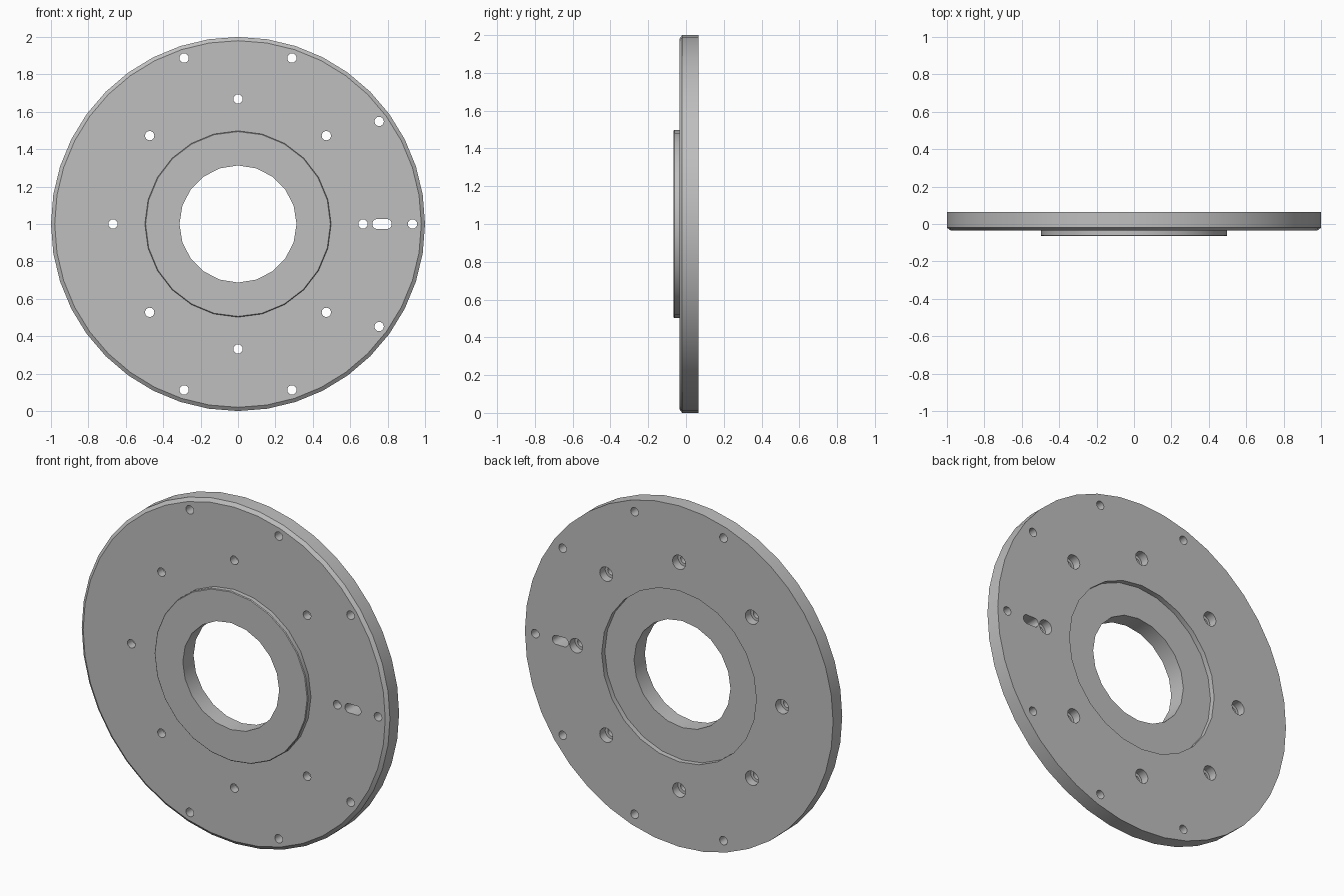
import bpy, bmesh
from math import cos, sin, tau, radians
from mathutils import Vector

if "Cube" in bpy.data.objects:
    bpy.data.objects.remove(bpy.data.objects["Cube"], do_unlink=True)

steel = bpy.data.materials.new("plain grey metal")
steel.use_nodes = True
grey = (0.52, 0.52, 0.52, 1)
steel.diffuse_color = grey
steel.node_tree.nodes["Principled BSDF"].inputs["Base Color"].default_value = grey

FRONT, BACK, BOSS = -0.035, 0.065, -0.065
MID = 1.0  # height of the disc axis


def lathe(bm, profile, sides, x=0, z=0, stretch=0):
    """Add a solid of (radius, y) rings about the y axis, centred at x, z."""
    rings = []
    for r, y in profile:
        ring = []
        for i in range(sides):
            a = tau * (i + (0.5 if stretch else 0)) / sides
            shift = stretch if cos(a) > 0 else -stretch
            ring.append(bm.verts.new((x + r * cos(a) + shift, y, MID + z + r * sin(a))))
        rings.append(ring)
    for a, b in zip(rings, rings[1:]):
        for i in range(sides):
            j = (i + 1) % sides
            bm.faces.new((a[i], a[j], b[j], b[i]))
    bm.faces.new(rings[0])
    bm.faces.new(rings[-1])


def make(name, bm):
    bmesh.ops.recalc_face_normals(bm, faces=bm.faces)
    mesh = bpy.data.meshes.new(name)
    bm.to_mesh(mesh)
    bm.free()
    mesh.materials.append(steel)
    obj = bpy.data.objects.new(name, mesh)
    bpy.context.collection.objects.link(obj)
    return obj


def combine(target, bm, operation):
    """Apply a boolean with a temporary solid, then discard the solid."""
    tool = make("cutter", bm)
    tool.hide_render = True
    mod = target.modifiers.new("boolean", 'BOOLEAN')
    mod.operation = operation
    mod.solver = 'EXACT'
    mod.object = tool
    bpy.context.view_layer.objects.active = target
    bpy.ops.object.modifier_apply(modifier=mod.name)
    bpy.data.objects.remove(tool, do_unlink=True)


def polar(r, degrees):
    return r * cos(radians(degrees)), r * sin(radians(degrees))


# Round plate with a chamfered front rim
bm = bmesh.new()
lathe(bm, [(0.98, FRONT), (1, FRONT + 0.015), (1, BACK)], 40)
plate = make("flange_plate", bm)

# Raised front boss
bm = bmesh.new()
lathe(bm, [(0.494, BOSS), (0.498, BOSS + 0.004), (0.498, 0)], 24)
combine(plate, bm, 'UNION')

# Shallow recess in the back
bm = bmesh.new()
lathe(bm, [(0.502, BACK - 0.03), (0.502, BACK + 0.1)], 24)
combine(plate, bm, 'DIFFERENCE')

# Central bore, rim holes, bolt holes and slot, all right through
through = (-0.2, 0.2)
bm = bmesh.new()
lathe(bm, [(0.313, y) for y in through], 20)
for k in range(-3, 4):
    lathe(bm, [(0.025, y) for y in through], 16, *polar(0.933, 36 * k))
for k in range(8):
    lathe(bm, [(0.025, y) for y in through], 16, *polar(0.668, 45 * k))
lathe(bm, [(0.027, y) for y in through], 16, x=0.77, stretch=0.025)
combine(plate, bm, 'DIFFERENCE')

# Counterbores on the back of the bolt holes
bm = bmesh.new()
for k in range(8):
    lathe(bm, [(0.042, BACK - 0.05), (0.042, 0.2)], 16, *polar(0.668, 45 * k))
combine(plate, bm, 'DIFFERENCE')

# Smooth round walls, crisp edges
bpy.ops.object.select_all(action='DESELECT')
plate.select_set(True)
bpy.context.view_layer.objects.active = plate
bpy.ops.object.shade_smooth_by_angle(angle=radians(30))
